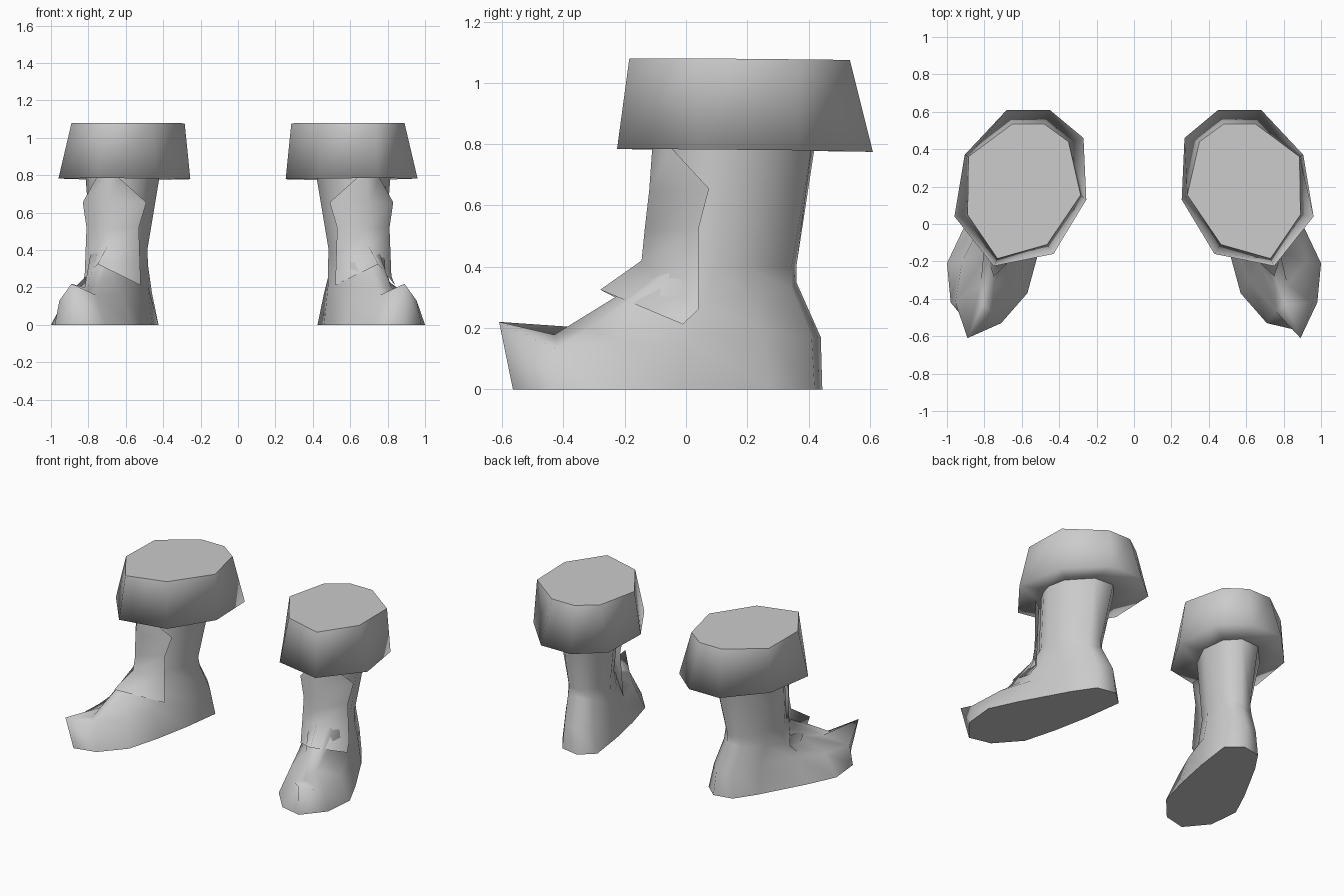
import bpy, bmesh

leather = bpy.data.materials.new("grey leather")
leather.diffuse_color = (0.6, 0.6, 0.6, 1)


def loft(name, side, rings, closed=True, cap_low=False, cap_high=False):
    """Bridge rows of points smoothly; caps get a sharp rim. side -1 mirrors."""
    bm = bmesh.new()
    rows = [[bm.verts.new((p[0] * side, p[1], p[2])) for p in r] for r in rings]
    n = len(rows[0])
    for a, b in zip(rows, rows[1:]):
        for i in range(n if closed else n - 1):
            j = (i + 1) % n
            q = (a[i], a[j], b[j], b[i])
            bm.faces.new(q if side > 0 else q[::-1])
    for f in bm.faces:
        f.smooth = True
    for wanted, row in ((cap_low, rows[0]), (cap_high, rows[-1])):
        if wanted:
            for e in bm.faces.new(row).edges:
                e.smooth = False
    if closed:
        bmesh.ops.recalc_face_normals(bm, faces=bm.faces)
    me = bpy.data.meshes.new(name)
    bm.to_mesh(me)
    bm.free()
    me.materials.append(leather)
    ob = bpy.data.objects.new(name, me)
    bpy.context.collection.objects.link(ob)


def flat(points, z):
    return [(x, y, z) for x, y in points]


# Boot rings: toe first, along the inner side to the heel, back along the outer side
sole = flat([(.86, -.565), (.71, -.53), (.57, -.37), (.51, -.15), (.46, .1), (.425, .36),
             (.52, .445), (.65, .42), (.745, .28), (.91, -.02), (1, -.21), (.98, -.42)], 0)
foot = [(.89, -.61, .22), (.76, -.47, .16), (.62, -.31, .17), (.55, -.13, .19), (.48, .1, .2),
        (.46, .35, .17), (.54, .44, .17), (.64, .41, .17), (.74, .25, .19), (.83, 0, .17),
        (.92, -.2, .15), (.955, -.42, .13)]
instep = [(.81, -.43, .178), (.75, -.33, .215), (.67, -.22, .25), (.57, -.06, .26), (.48, .13, .31),
          (.5, .3, .33), (.57, .36, .35), (.66, .345, .33), (.75, .2, .31), (.795, .05, .28),
          (.78, -.15, .25), (.82, -.32, .2)]
ankle = flat([(.70, -.07), (.66, -.06), (.61, -.04), (.55, 0), (.485, .13), (.5, .28),
              (.57, .36), (.65, .345), (.75, .2), (.785, .1), (.785, .04), (.75, -.025)], .4)
shaft_top = flat([(.70, -.05), (.65, -.05), (.58, -.03), (.5, .01), (.42, .17), (.44, .33),
                  (.52, .42), (.66, .41), (.79, .27), (.815, .15), (.79, .07), (.75, 0)], .79)

# Cuff rings: tucked underside, wide lower rim, narrower top
cuff_low = [(.68, .61, .775), (.45, .61, .775), (.27, .46, .777), (.255, .13, .78),
            (.43, -.16, .783), (.75, -.225, .785), (.96, .04, .783), (.905, .37, .78)]
cuff_high = [(.65, .535, 1.075), (.48, .535, 1.075), (.35, .44, 1.076), (.285, .155, 1.078),
             (.465, -.11, 1.08), (.73, -.185, 1.08), (.89, .05, 1.08), (.885, .36, 1.077)]
cuff_under = [(.63 + (x - .61) * .5, .18 + (y - .19) * .52, .785) for x, y, z in cuff_low]

# Front flap, rows from bottom to top, each from inner to outer edge
flap = [[(.52, -.06, .212), (.75, -.28, .325), (.84, -.01, .212)],
        [(.525, -.05, .36), (.70, -.145, .42), (.82, .04, .26)],
        [(.53, -.04, .52), (.69, -.135, .52), (.81, .04, .52)],
        [(.49, -.02, .655), (.70, -.12, .65), (.83, .075, .655)],
        [(.64, -.09, .79), (.69, -.11, .79), (.755, -.05, .79)]]

for side, label in ((1, "right"), (-1, "left")):
    loft(label + "_boot", side, [sole, foot, instep, ankle, shaft_top], cap_low=True)
    loft(label + "_cuff", side, [cuff_under, cuff_low, cuff_high], cap_high=True)
    loft(label + "_front_flap", side, flap, closed=False)
